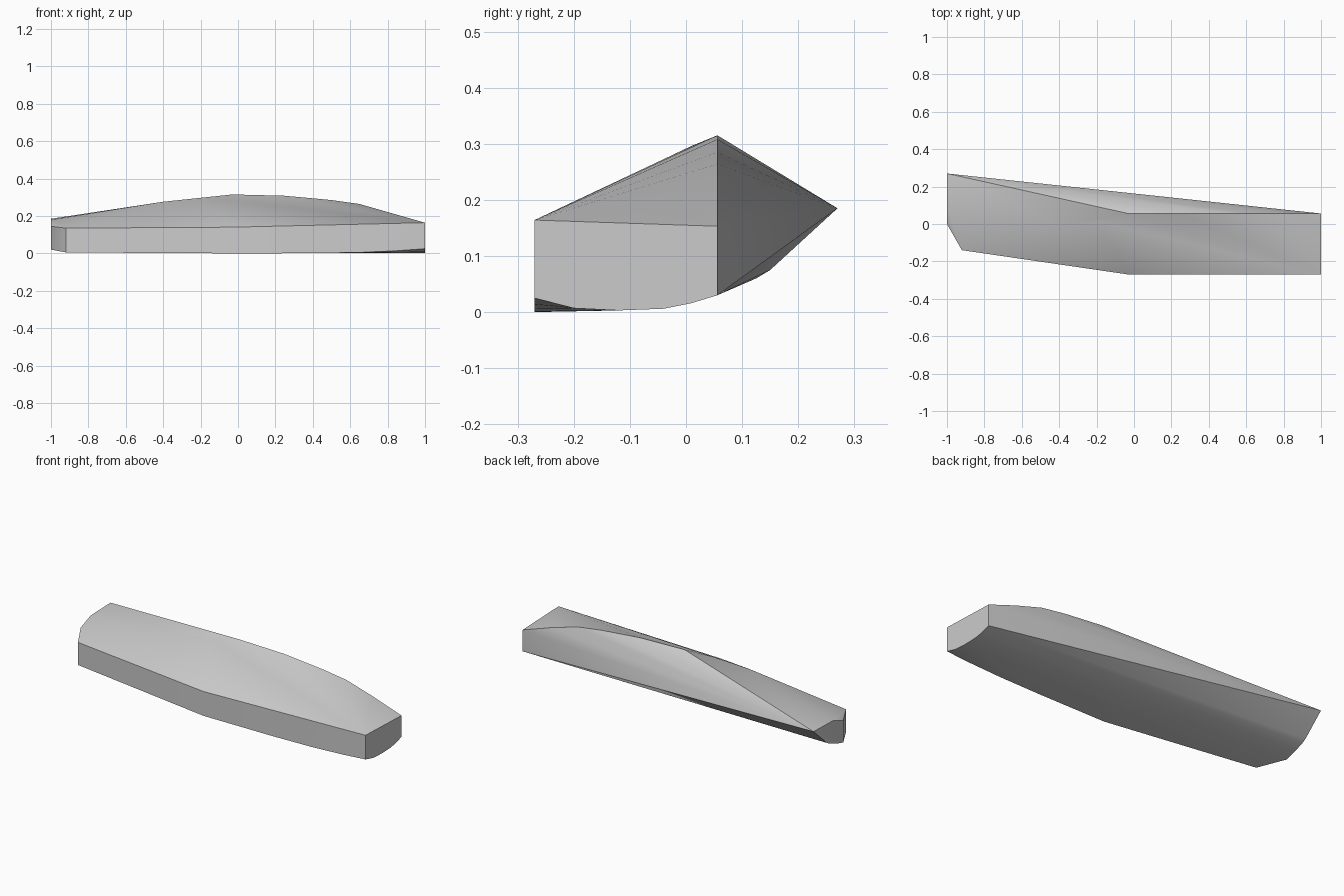
import bpy, bmesh, math

cube = bpy.data.objects.get("Cube")
if cube:
    bpy.data.objects.remove(cube, do_unlink=True)

stone = bpy.data.materials.new("plain_grey")
stone.use_nodes = True
grey = (0.6, 0.6, 0.6, 1)
stone.diffuse_color = grey
stone.node_tree.nodes["Principled BSDF"].inputs["Base Color"].default_value = grey

BACK, FRONT = 0.056, -0.27

# Crest: arched ridge in the back plane, bending forward towards the tapered end
crest = [(x, BACK, z) for x, z in
         [(1, .153), (.82, .214), (.65, .264), (.5, .285), (.25, .308), (-.03, .315)]]
crest += [(-.2, .012, .297), (-.4, -.01, .276)]

# Flat end: curved lower edge
flat_end = [(1, y, z) for y, z in
            [(FRONT, .164), (FRONT, .025), (-.2, .007), (-.12, .003),
             (-.04, .006), (.01, .016), (BACK, .03)]]

# Tapered end: pointed at the back
tapered_end = [(-1, y, z) for y, z in
               [(0, .145), (.09, .18), (.27, .185), (.15, .075), (.125, .06), (.056, .034), (0, .02)]]

# Front wall: upper corners and gently rising lower edge
front_wall = [(-.92, -.14, .135), (-.92, -.14, .005), (-.03, FRONT, .14)]
front_wall += [(x, FRONT, z) for x, z in [(-.03, 0), (.4, .001), (.65, .005), (.85, .014)]]

# Skin the outlines into one faceted body
bm = bmesh.new()
for p in crest + flat_end + tapered_end + front_wall:
    bm.verts.new(p)
hull = bmesh.ops.convex_hull(bm, input=bm.verts)
spare = {g for g in hull["geom_interior"] + hull["geom_unused"] if isinstance(g, bmesh.types.BMVert)}
bmesh.ops.delete(bm, geom=list(spare), context="VERTS")
bmesh.ops.dissolve_limit(bm, angle_limit=math.radians(0.2), verts=bm.verts, edges=bm.edges)
bmesh.ops.recalc_face_normals(bm, faces=bm.faces)
mesh = bpy.data.meshes.new("body")
bm.to_mesh(mesh)
bm.free()
mesh.materials.append(stone)
body = bpy.data.objects.new("body", mesh)
bpy.context.collection.objects.link(body)

# Smooth the curved surfaces, keep the rim and end edges sharp
bpy.ops.object.select_all(action="DESELECT")
body.select_set(True)
bpy.context.view_layer.objects.active = body
bpy.ops.object.shade_smooth_by_angle(angle=math.radians(30))
